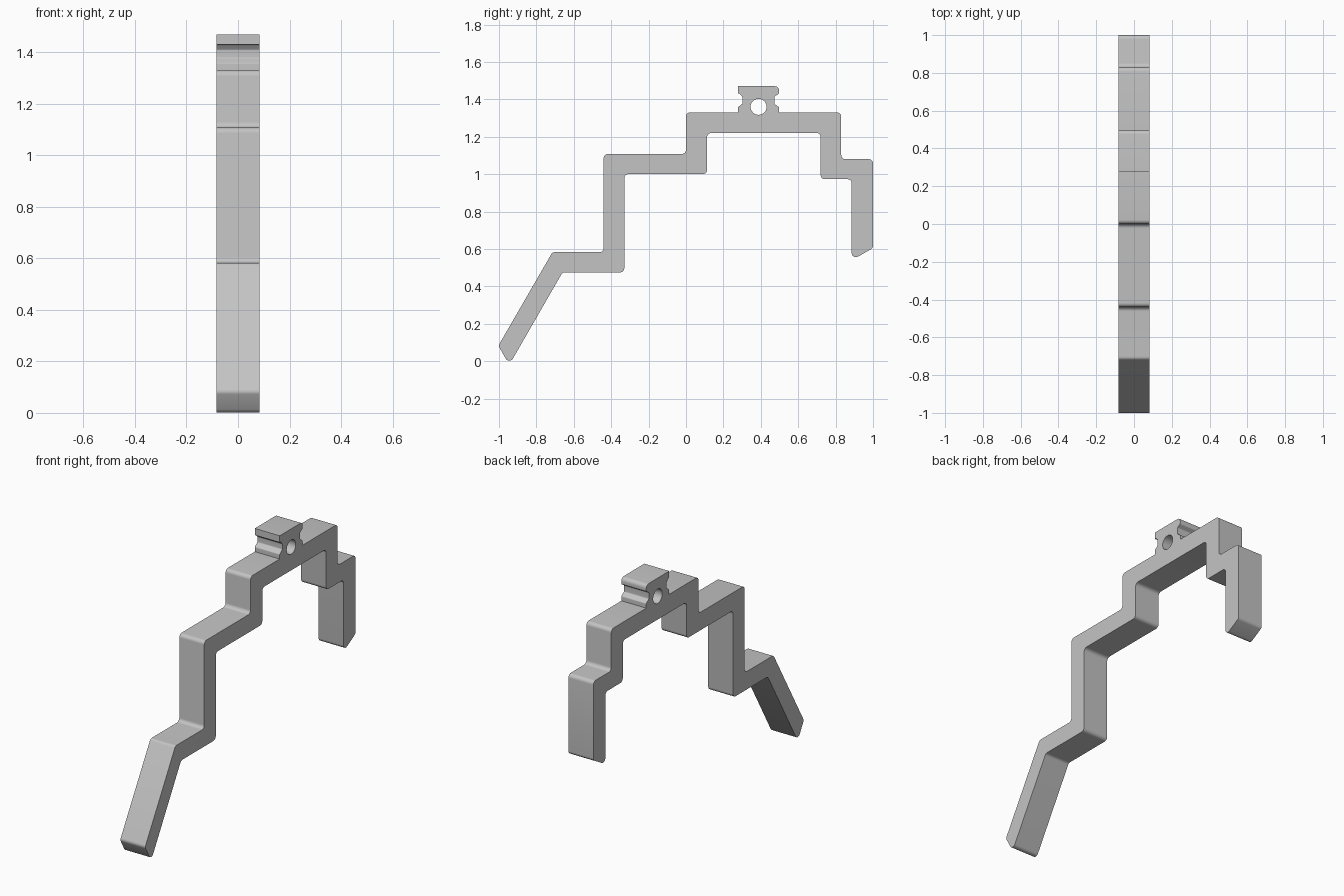
import bpy, bmesh, math
from mathutils import Vector

cube = bpy.data.objects.get("Cube")
if cube:
    bpy.data.objects.remove(cube, do_unlink=True)

HALF_WIDTH = 0.083

grey = bpy.data.materials.new("plain grey")
grey.use_nodes = True
grey.diffuse_color = (0.55, 0.55, 0.55, 1)
grey.node_tree.nodes["Principled BSDF"].inputs["Base Color"].default_value = (0.55, 0.55, 0.55, 1)


def fillet(corners, steps=6):
    """Round each (y, z, radius) corner of a closed outline with an arc."""
    out = []
    for i, (y, z, r) in enumerate(corners):
        p = Vector((y, z))
        a = (Vector(corners[i - 1][:2]) - p).normalized()
        b = (Vector(corners[(i + 1) % len(corners)][:2]) - p).normalized()
        if r == 0:
            out.append(p)
            continue
        half = a.angle(b) / 2
        centre = p + (a + b).normalized() * (r / math.sin(half))
        start = p + a * (r / math.tan(half)) - centre
        end = p + b * (r / math.tan(half)) - centre
        sweep = start.angle(end)
        for k in range(steps + 1):
            t = k / steps
            out.append(centre + (start * math.sin((1 - t) * sweep)
                                 + end * math.sin(t * sweep)) / math.sin(sweep))
    return out


def extrude_outlines(name, outlines):
    """Fill the outlines (inner ones become holes) and extrude along x."""
    curve = bpy.data.curves.new(name + "_profile", "CURVE")
    curve.dimensions = "2D"
    curve.fill_mode = "BOTH"
    curve.extrude = HALF_WIDTH
    for pts in outlines:
        spline = curve.splines.new("POLY")
        spline.points.add(len(pts) - 1)
        for point, p in zip(spline.points, pts):
            point.co = (p.x, p.y, 0, 1)
        spline.use_cyclic_u = True
    helper = bpy.data.objects.new(name + "_profile", curve)
    mesh = bpy.data.meshes.new_from_object(helper)
    bpy.data.objects.remove(helper)

    # Stand the flat profile up in the y-z plane
    bm = bmesh.new()
    bm.from_mesh(mesh)
    for v in bm.verts:
        v.co = (v.co.z, v.co.x, v.co.y)
    bmesh.ops.remove_doubles(bm, verts=bm.verts, dist=1e-4)
    bmesh.ops.recalc_face_normals(bm, faces=bm.faces)
    bm.to_mesh(mesh)
    bm.free()

    mesh.name = name
    mesh.materials.clear()
    mesh.materials.append(grey)
    obj = bpy.data.objects.new(name, mesh)
    bpy.context.collection.objects.link(obj)
    bpy.ops.object.select_all(action="DESELECT")
    obj.select_set(True)
    bpy.context.view_layer.objects.active = obj
    bpy.ops.object.shade_smooth_by_angle(angle=math.radians(30))
    return obj


R = 0.022   # bend radius of the bar
S = 0.008   # radius in the grooves of the top lug

# Upper edge of the stepped bar, from the slanted foot to the lug
front_top = [(-1.003, 0.083, R), (-0.714, 0.583, R), (-0.44, 0.583, R),
             (-0.44, 1.108, R), (0, 1.108, R), (0, 1.33, R)]

# Lug with a groove on each side
lug = [(0.278, 1.33, 0), (0.278, 1.358, S), (0.303, 1.378, S), (0.303, 1.41, S),
       (0.288, 1.43, S), (0.278, 1.43, 0), (0.278, 1.47, 0), (0.497, 1.47, R),
       (0.497, 1.43, S), (0.472, 1.415, S), (0.472, 1.376, S), (0.497, 1.358, S),
       (0.497, 1.33, 0)]

# Rear steps and rear hook with its slanted end
rear = [(0.83, 1.33, R), (0.83, 1.08, R), (1, 1.08, R), (1, 0.605, R),
        (0.886, 0.54, R), (0.886, 0.973, R), (0.72, 0.973, R), (0.72, 1.22, R)]

# Underside back to the foot
underside = [(0.113, 1.22, R), (0.113, 1.0, R), (-0.33, 1.0, R),
             (-0.33, 0.475, R), (-0.66, 0.475, R), (-0.945, -0.02, R)]

# Round hole through the lug
hole = [Vector((0.388 + 0.043 * math.cos(a), 1.36 + 0.043 * math.sin(a)))
        for a in (k * math.tau / 32 for k in range(32))]

extrude_outlines("stepped_bracket", [fillet(front_top + lug + rear + underside), hole])
